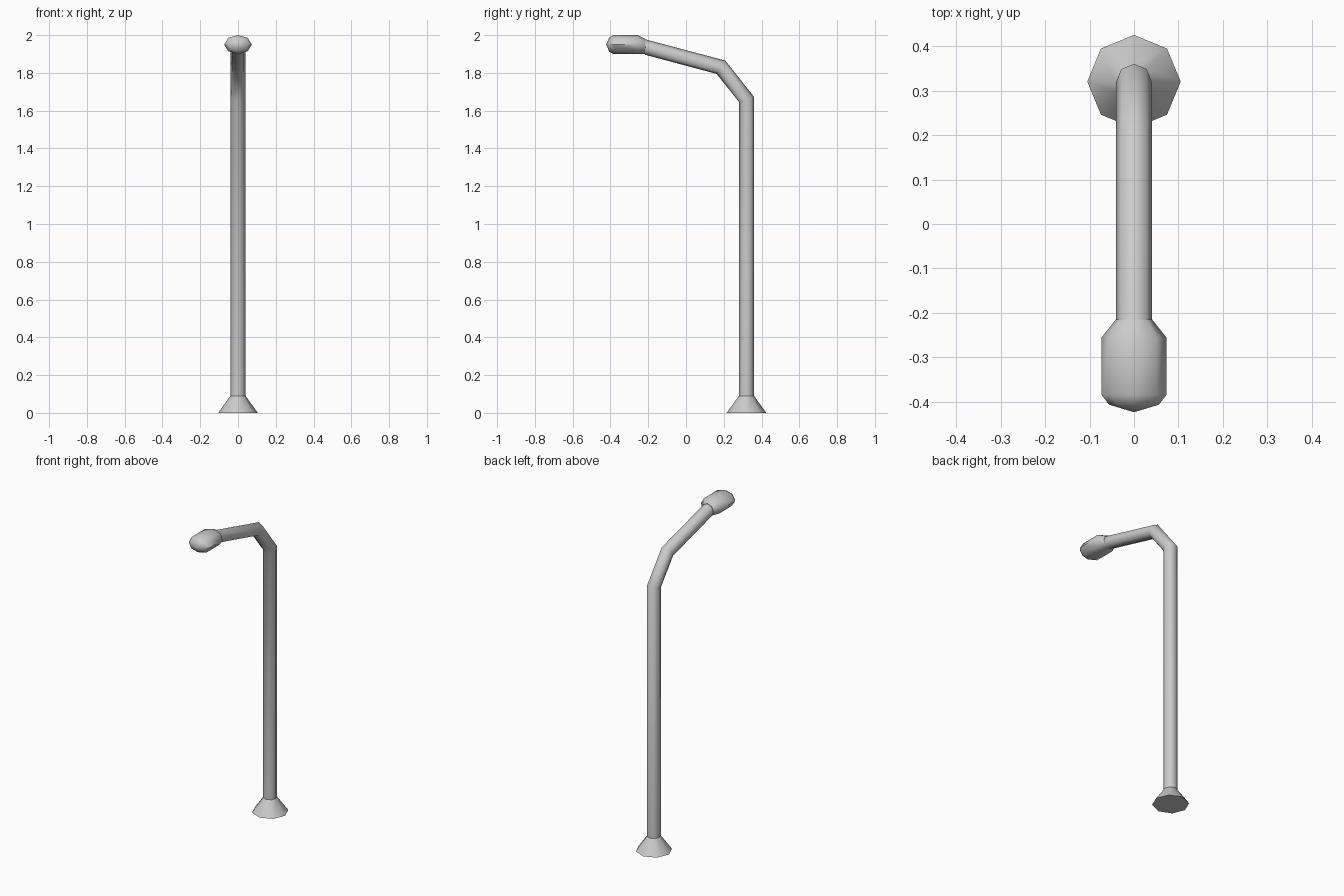
import bpy
import bmesh
from math import radians, cos, sin, tau

SIDES = 8

cube = bpy.data.objects.get("Cube")
if cube:
    bpy.data.objects.remove(cube, do_unlink=True)

# Single painted-metal colour
grey = bpy.data.materials.new("light_grey_metal")
grey.use_nodes = True
colour = (0.6, 0.6, 0.6, 1)
grey.diffuse_color = colour
grey.node_tree.nodes["Principled BSDF"].inputs["Base Color"].default_value = colour


def loft(name, stations, tip=None):
    """Skin octagon rings; station = (y, z, tilt in degrees, x radius, depth radius)."""
    bm = bmesh.new()
    rings = []
    for y, z, tilt, rx, rd in stations:
        t = radians(tilt)
        ring = []
        for i in range(SIDES):
            a = tau * i / SIDES
            d = rd * sin(a)
            ring.append(bm.verts.new((rx * cos(a), y + d * cos(t), z + d * sin(t))))
        rings.append(ring)
    for low, high in zip(rings, rings[1:]):
        for i in range(SIDES):
            j = (i + 1) % SIDES
            bm.faces.new((low[i], low[j], high[j], high[i]))
    bm.faces.new(rings[0][::-1])
    if tip:
        point = bm.verts.new(tip)
        for i in range(SIDES):
            bm.faces.new((rings[-1][i], rings[-1][(i + 1) % SIDES], point))
    else:
        bm.faces.new(rings[-1])
    bmesh.ops.recalc_face_normals(bm, faces=bm.faces)
    mesh = bpy.data.meshes.new(name)
    bm.to_mesh(mesh)
    bm.free()
    mesh.materials.append(grey)
    obj = bpy.data.objects.new(name, mesh)
    bpy.context.collection.objects.link(obj)
    bpy.ops.object.select_all(action="DESELECT")
    obj.select_set(True)
    bpy.context.view_layer.objects.active = obj
    bpy.ops.object.shade_smooth_by_angle(angle=radians(50))


# Flared foot
loft("base_flare", [(0.32, 0, 0, 0.105, 0.105), (0.32, 0.09, 0, 0.04, 0.04)])

# Upright and bent arm, with mitred rings at the bends
loft("pole_and_arm", [
    (0.32, 0.09, 0, 0.04, 0.04),
    (0.32, 1.66, 18.7, 0.04, 0.042),
    (0.185, 1.83, 56.5, 0.04, 0.042),
    (-0.217, 1.937, 90, 0.04, 0.041),
])

# Lamp head: tapered back, straight body, rounded nose
loft("lamp_head", [
    (-0.215, 1.94, 90, 0.041, 0.04),
    (-0.255, 1.95, 90, 0.073, 0.05),
    (-0.384, 1.95, 90, 0.073, 0.05),
    (-0.406, 1.95, 90, 0.056, 0.038),
], tip=(0, -0.423, 1.95))
